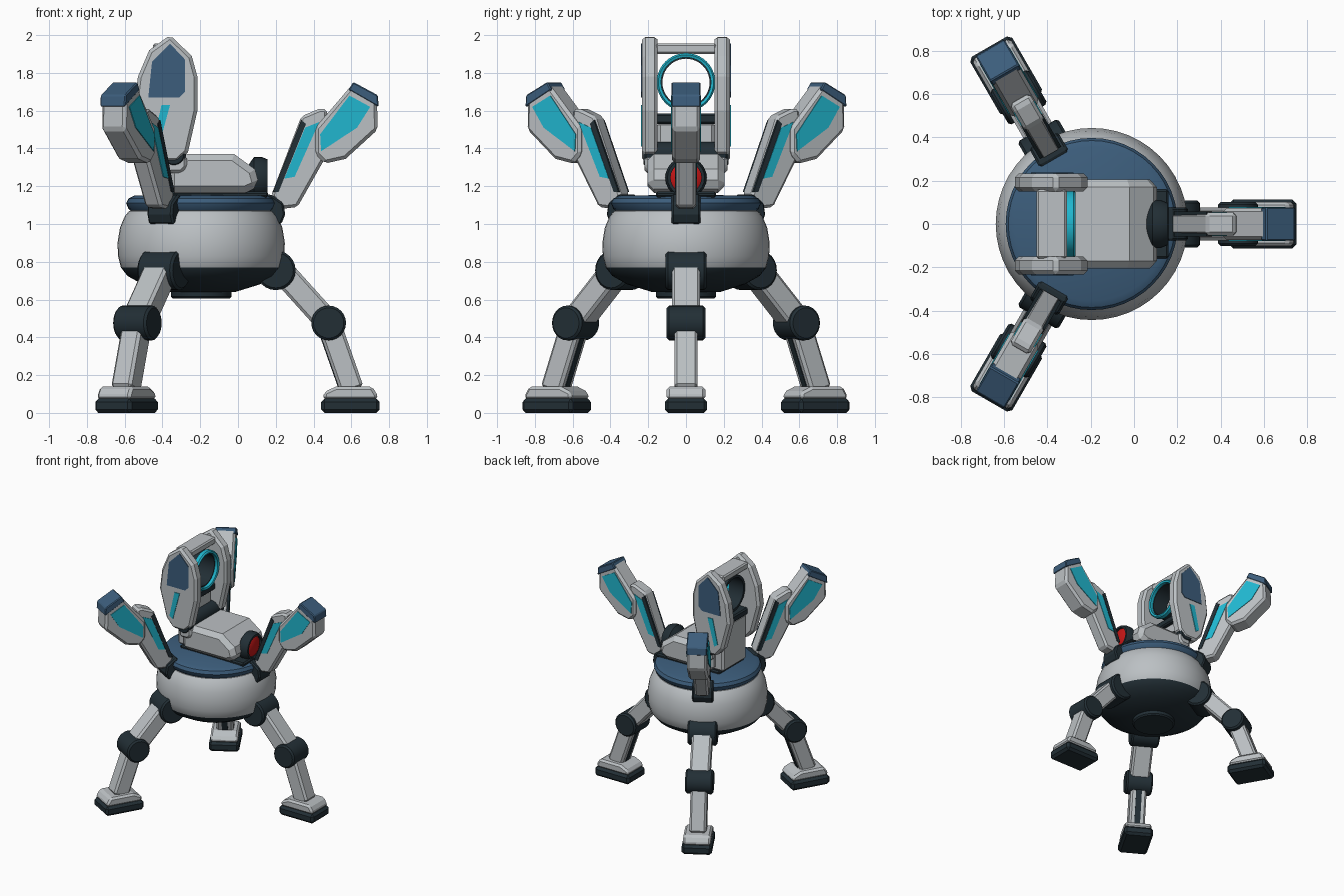
import bpy, bmesh, math
from mathutils import Matrix, Vector

cube = bpy.data.objects.get("Cube")
if cube:
    bpy.data.objects.remove(cube, do_unlink=True)


def material(name, r, g, b):
    m = bpy.data.materials.new(name)
    m.use_nodes = True
    m.diffuse_color = (r, g, b, 1)
    node = next(n for n in m.node_tree.nodes if n.type == 'BSDF_PRINCIPLED')
    node.inputs["Base Color"].default_value = (r, g, b, 1)
    node.inputs["Roughness"].default_value = 0.6
    return m


GREY = material("light grey", 0.50, 0.53, 0.55)
DARK = material("dark slate", 0.016, 0.028, 0.036)
BLUE = material("steel blue", 0.045, 0.11, 0.20)
CYAN = material("cyan", 0.015, 0.47, 0.62)
RED = material("red", 0.55, 0.008, 0.008)

CENTRE = Vector((-0.195, 0, 0))


def finish(name, bm, mat, bevel=0.0, smooth=False, turn=None):
    """Turn a bmesh into an object, optionally swung around the body axis."""
    bmesh.ops.recalc_face_normals(bm, faces=bm.faces[:])
    me = bpy.data.meshes.new(name)
    bm.to_mesh(me)
    bm.free()
    ob = bpy.data.objects.new(name, me)
    bpy.context.collection.objects.link(ob)
    me.materials.append(mat)
    if smooth:
        bpy.ops.object.select_all(action='DESELECT')
        ob.select_set(True)
        bpy.context.view_layer.objects.active = ob
        bpy.ops.object.shade_smooth_by_angle(angle=math.radians(35))
    if bevel:
        mod = ob.modifiers.new("bevel", 'BEVEL')
        mod.width = bevel
        mod.segments = 1
        mod.angle_limit = math.radians(40)
    if turn is not None:
        ob.matrix_world = (Matrix.Translation(CENTRE) @ Matrix.Rotation(turn, 4, 'Z')
                           @ Matrix.Translation(-CENTRE))
    return ob


def prism(name, pts, y0, y1, mat, bevel=0.0, turn=None):
    """Side outline in x and z, extruded from y0 to y1."""
    bm = bmesh.new()
    face = bm.faces.new([bm.verts.new((x, y0, z)) for x, z in pts])
    res = bmesh.ops.extrude_face_region(bm, geom=[face])
    verts = [v for v in res["geom"] if isinstance(v, bmesh.types.BMVert)]
    bmesh.ops.translate(bm, verts=verts, vec=(0, y1 - y0, 0))
    return finish(name, bm, mat, bevel, turn=turn)


def box(name, x0, x1, y, z0, z1, mat, bevel=0.0, turn=None):
    return prism(name, [(x0, z0), (x1, z0), (x1, z1), (x0, z1)], -y, y, mat, bevel, turn)


def beam(name, p, q, thick, y, mat, bevel=0.0, turn=None, shift=0.0):
    """Straight bar between two x/z points; shift moves it sideways."""
    p, q = Vector(p), Vector(q)
    d = (q - p).normalized()
    n = Vector((-d.y, d.x))
    p, q = p + n * shift, q + n * shift
    h = n * thick / 2
    return prism(name, [p + h, q + h, q - h, p - h], -y, y, mat, bevel, turn)


def lathe(name, profile, mat, origin=CENTRE, axis='Z', steps=48, closed=False, turn=None):
    """Spin (radius, height) points; axis X or Y tips the result over."""
    bm = bmesh.new()
    vs = [bm.verts.new((r, 0, h)) for r, h in profile]
    es = [bm.edges.new(e) for e in zip(vs, vs[1:])]
    if closed:
        es.append(bm.edges.new((vs[-1], vs[0])))
    bmesh.ops.spin(bm, geom=vs + es, cent=(0, 0, 0), axis=(0, 0, 1),
                   angle=math.tau, steps=steps)
    bmesh.ops.remove_doubles(bm, verts=bm.verts[:], dist=1e-4)
    tip = {'X': Matrix.Rotation(math.pi / 2, 4, 'Y'),
           'Y': Matrix.Rotation(-math.pi / 2, 4, 'X'), 'Z': Matrix()}[axis]
    bm.transform(Matrix.Translation(origin) @ tip)
    return finish(name, bm, mat, smooth=True, turn=turn)


def drum(name, x, z, r, y, mat, c=0.012, turn=None):
    """Chamfered cylinder lying across the limb."""
    return lathe(name, [(0, -y), (r - c, -y), (r, c - y), (r, y - c), (r - c, y), (0, y)],
                 mat, (x, 0, z), 'Y', 24, turn=turn)


# Body: bowl with dark underside, blue deck and bottom hatch
body = lathe("body", [(0, 0.635), (0.18, 0.64), (0.31, 0.68), (0.39, 0.725), (0.425, 0.77),
                      (0.44, 0.83), (0.443, 0.90), (0.43, 0.98), (0.405, 1.04),
                      (0.38, 1.07), (0, 1.08)], GREY)
body.data.materials.append(DARK)
for f in body.data.polygons:
    if f.center.z < 0.77:
        f.material_index = 1
lathe("deck", [(0, 1.06), (0.36, 1.06), (0.385, 1.08), (0.397, 1.11), (0.385, 1.135),
               (0.355, 1.15), (0, 1.155)], BLUE)
lathe("bottom_hatch", [(0, 0.605), (0.15, 0.605), (0.16, 0.615), (0.16, 0.66)], DARK)

# Three identical legs, each with a raised arm above it
for i in range(3):
    a = i * math.tau / 3
    tag = ("left", "back_right", "front_right")[i]
    part = lambda s: tag + "_" + s

    # Leg
    hip, knee, ankle = (0.17, 0.82), (0.48, 0.476), (0.605, 0.12)
    drum(part("hip"), 0.20, 0.755, 0.105, 0.108, DARK, turn=a)
    beam(part("upper_leg"), hip, knee, 0.13, 0.075, GREY, 0.015, a)
    drum(part("knee"), *knee, 0.092, 0.102, DARK, turn=a)
    beam(part("lower_leg"), knee, ankle, 0.125, 0.062, GREY, 0.015, a)
    beam(part("shin_stripe"), (0.50, 0.42), (0.595, 0.15), 0.008, 0.022, DARK, 0, a, -0.063)
    box(part("foot_pad"), 0.44, 0.75, 0.112, 0, 0.075, DARK, 0.018, a)
    prism(part("foot"), [(0.45, 0.07), (0.74, 0.07), (0.735, 0.10), (0.71, 0.14),
                         (0.52, 0.14), (0.455, 0.11)], -0.102, 0.102, GREY, 0.015, a)

    # Arm
    prism(part("arm_socket"), [(0.13, 1.02), (0.16, 0.99), (0.23, 1.0), (0.25, 1.05),
                               (0.24, 1.11), (0.17, 1.16), (0.13, 1.14)],
          -0.077, 0.077, DARK, 0.01, a)
    prism(part("lower_arm"), [(0.175, 1.15), (0.23, 1.08), (0.315, 1.09), (0.49, 1.40),
                              (0.47, 1.61), (0.43, 1.61), (0.335, 1.57)],
          -0.052, 0.052, GREY, 0.015, a)
    prism(part("arm_stripe"), [(0.185, 1.17), (0.215, 1.17), (0.36, 1.53), (0.335, 1.55)],
          -0.057, 0.057, DARK, 0, a)
    prism(part("arm_light"), [(0.245, 1.24), (0.30, 1.25), (0.43, 1.54), (0.355, 1.51)],
          -0.056, 0.056, CYAN, 0, a)
    prism(part("paddle"), [(0.41, 1.51), (0.61, 1.745), (0.735, 1.675), (0.74, 1.50),
                           (0.57, 1.345), (0.46, 1.32), (0.41, 1.37)],
          -0.074, 0.074, GREY, 0.017, a)
    prism(part("paddle_cap"), [(0.585, 1.71), (0.61, 1.752), (0.74, 1.682), (0.745, 1.62),
                               (0.715, 1.635)], -0.077, 0.077, BLUE, 0.006, a)
    prism(part("paddle_light"), [(0.59, 1.68), (0.70, 1.62), (0.63, 1.51), (0.44, 1.385),
                                 (0.435, 1.475)], -0.079, 0.079, CYAN, 0, a)

# Turret on its dark turntable
box("turntable", -0.41, 0.16, 0.16, 1.14, 1.172, DARK, 0.01)
prism("turret", [(-0.37, 1.165), (0.04, 1.165), (0.115, 1.20), (0.09, 1.29), (-0.02, 1.37),
                 (-0.27, 1.37), (-0.37, 1.34)], -0.205, 0.205, GREY, 0.035)

# Eye facing the left side
eye = (0, 0, 1.245)
lathe("eye_housing", [(0, 0.05), (0.06, 0.05), (0.11, 0.085), (0.11, 0.125), (0.098, 0.155),
                      (0.082, 0.155), (0.082, 0.135), (0, 0.135)], DARK, eye, 'X', 24)
lathe("eye_lens", [(0.082, 0.137), (0.06, 0.15), (0, 0.155)], RED, eye, 'X', 24)

# Mast between the shields
box("mast", -0.44, -0.34, 0.15, 1.17, 1.54, GREY, 0.015)
box("mast_bar", -0.45, -0.31, 0.16, 1.53, 1.585, DARK, 0.01)
drum("shield_hinge", -0.34, 1.37, 0.065, 0.225, DARK)
box("top_bar", -0.45, -0.31, 0.16, 1.90, 1.955, GREY, 0.01)

# Ring held between the shields
hub = (-0.36, 0, 1.75)
lathe("ring_tube", [(0.125, -0.07), (0.145, -0.07), (0.145, 0.06), (0.125, 0.06)],
      DARK, hub, 'X', 40, True)
lathe("ring_light", [(0.132, 0.05), (0.155, 0.05), (0.155, 0.08), (0.146, 0.09),
                     (0.132, 0.085)], CYAN, hub, 'X', 40, True)

# Pair of shields with painted outer plates
for side, s in (("left_back", 1), ("right_front", -1)):
    prism(side + "_shield", [(-0.36, 2.0), (-0.245, 1.89), (-0.215, 1.78), (-0.215, 1.60),
                             (-0.265, 1.38), (-0.32, 1.33), (-0.43, 1.33), (-0.49, 1.40),
                             (-0.55, 1.62), (-0.53, 1.78), (-0.47, 1.92)],
          s * 0.15, s * 0.233, GREY, 0.018)
    prism(side + "_shield_plate", [(-0.36, 1.955), (-0.28, 1.87), (-0.28, 1.70),
                                   (-0.31, 1.67), (-0.475, 1.67), (-0.455, 1.86)],
          s * 0.23, s * 0.238, BLUE)
    prism(side + "_shield_light", [(-0.405, 1.63), (-0.36, 1.63), (-0.42, 1.41),
                                   (-0.45, 1.43)], s * 0.23, s * 0.238, CYAN)
    prism(side + "_shield_foot", [(-0.38, 1.36), (-0.27, 1.36), (-0.27, 1.30), (-0.30, 1.27),
                                  (-0.38, 1.27)], s * 0.16, s * 0.22, GREY, 0.015)
